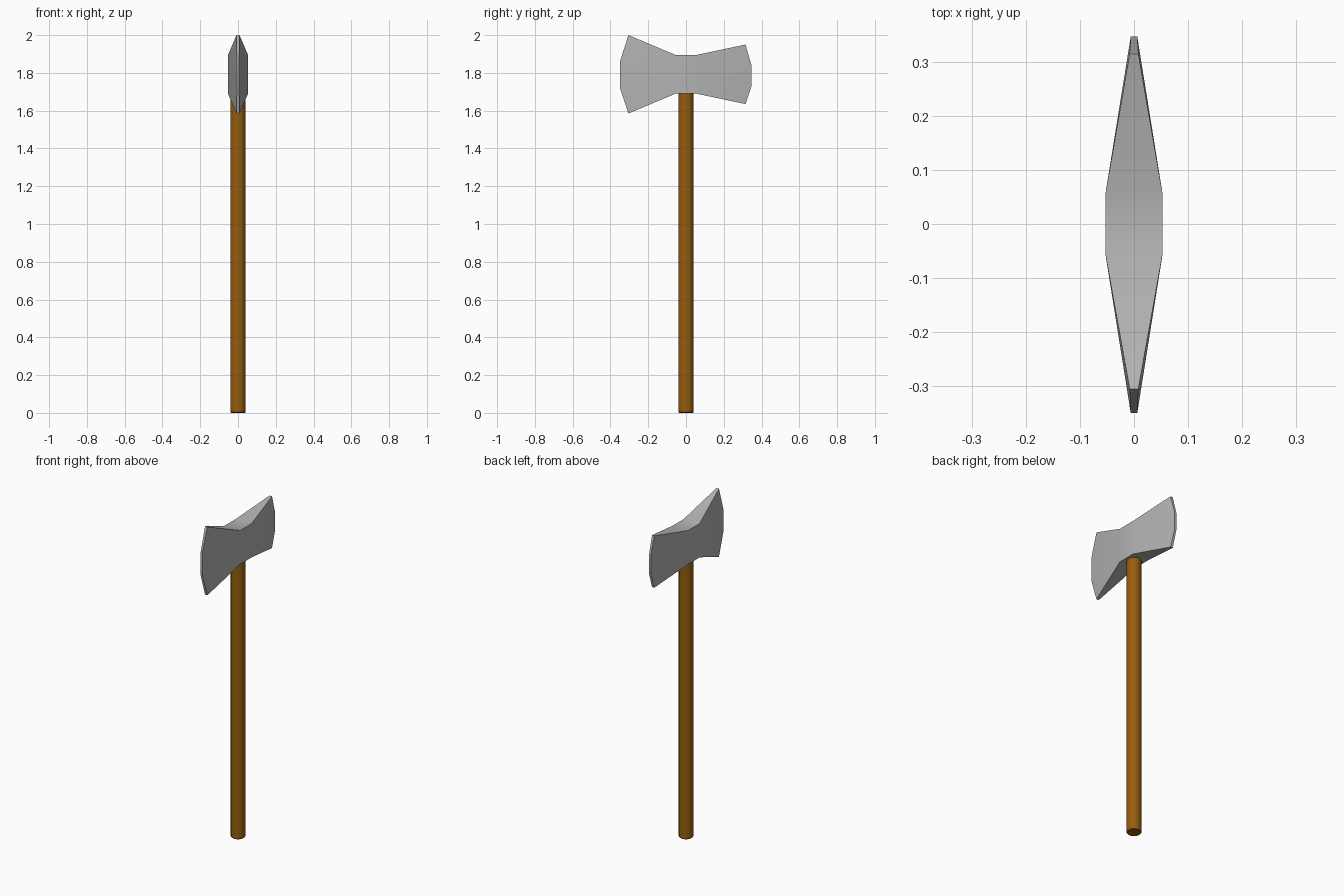
import bpy, bmesh

if "Cube" in bpy.data.objects:
    bpy.data.objects.remove(bpy.data.objects["Cube"])


def half_blade(y_tip, y_corner, z_corner_hi, z_edge_hi, z_edge_lo, z_corner_lo):
    """Points down one end of the head: top corner, cutting edge, bottom corner."""
    return [(0.008, y_corner, z_corner_hi), (0.006, y_tip, z_edge_hi),
            (0.006, y_tip, z_edge_lo), (0.008, y_corner, z_corner_lo)]


def eye(y):
    """Thick middle of the head, top and bottom point."""
    return [(0.053, y, 1.895), (0.053, y, 1.69)]


# Double-bitted axe head: one cheek outline, mirrored in x and bridged
cheek = (half_blade(-0.35, -0.305, 2.0, 1.86, 1.72, 1.585) + eye(-0.055)
         + eye(0.055) + half_blade(0.347, 0.315, 1.95, 1.84, 1.73, 1.635))
faces = [(4, 0, 1), (4, 1, 2, 5), (5, 2, 3), (4, 5, 7, 6),
         (6, 9, 8), (6, 7, 10, 9), (7, 11, 10)]
rim = [0, 1, 2, 3, 5, 7, 11, 10, 9, 8, 6, 4]

bm = bmesh.new()
sides = [[bm.verts.new((s * x, y, z)) for x, y, z in cheek] for s in (1, -1)]
for side in sides:
    for f in faces:
        bm.faces.new([side[i] for i in f])
for a, b in zip(rim, rim[1:] + rim[:1]):
    bm.faces.new((sides[0][a], sides[0][b], sides[1][b], sides[1][a]))
bmesh.ops.recalc_face_normals(bm, faces=bm.faces)
mesh = bpy.data.meshes.new("axe_head")
bm.to_mesh(mesh)
bm.free()
head = bpy.data.objects.new("axe_head", mesh)
bpy.context.collection.objects.link(head)
steel = bpy.data.materials.new("steel")
steel.diffuse_color = (0.45, 0.45, 0.45, 1)
steel.use_nodes = True
steel.node_tree.nodes["Principled BSDF"].inputs["Base Color"].default_value = steel.diffuse_color
mesh.materials.append(steel)

# Round wooden handle, ending inside the head
bpy.ops.mesh.primitive_cylinder_add(vertices=32, radius=0.04, depth=1.8, location=(0, 0, 0.9))
handle = bpy.context.object
handle.name = "handle"
wood = bpy.data.materials.new("wood")
wood.diffuse_color = (0.3, 0.11, 0.004, 1)
wood.use_nodes = True
wood.node_tree.nodes["Principled BSDF"].inputs["Base Color"].default_value = wood.diffuse_color
handle.data.materials.append(wood)
bevel = handle.modifiers.new("rounded_end", "BEVEL")
bevel.width = 0.004
bevel.segments = 1

# Soft shading with sharp outline edges
for ob in (head, handle):
    bpy.ops.object.select_all(action="DESELECT")
    ob.select_set(True)
    bpy.context.view_layer.objects.active = ob
    bpy.ops.object.shade_smooth_by_angle(angle=0.6)
